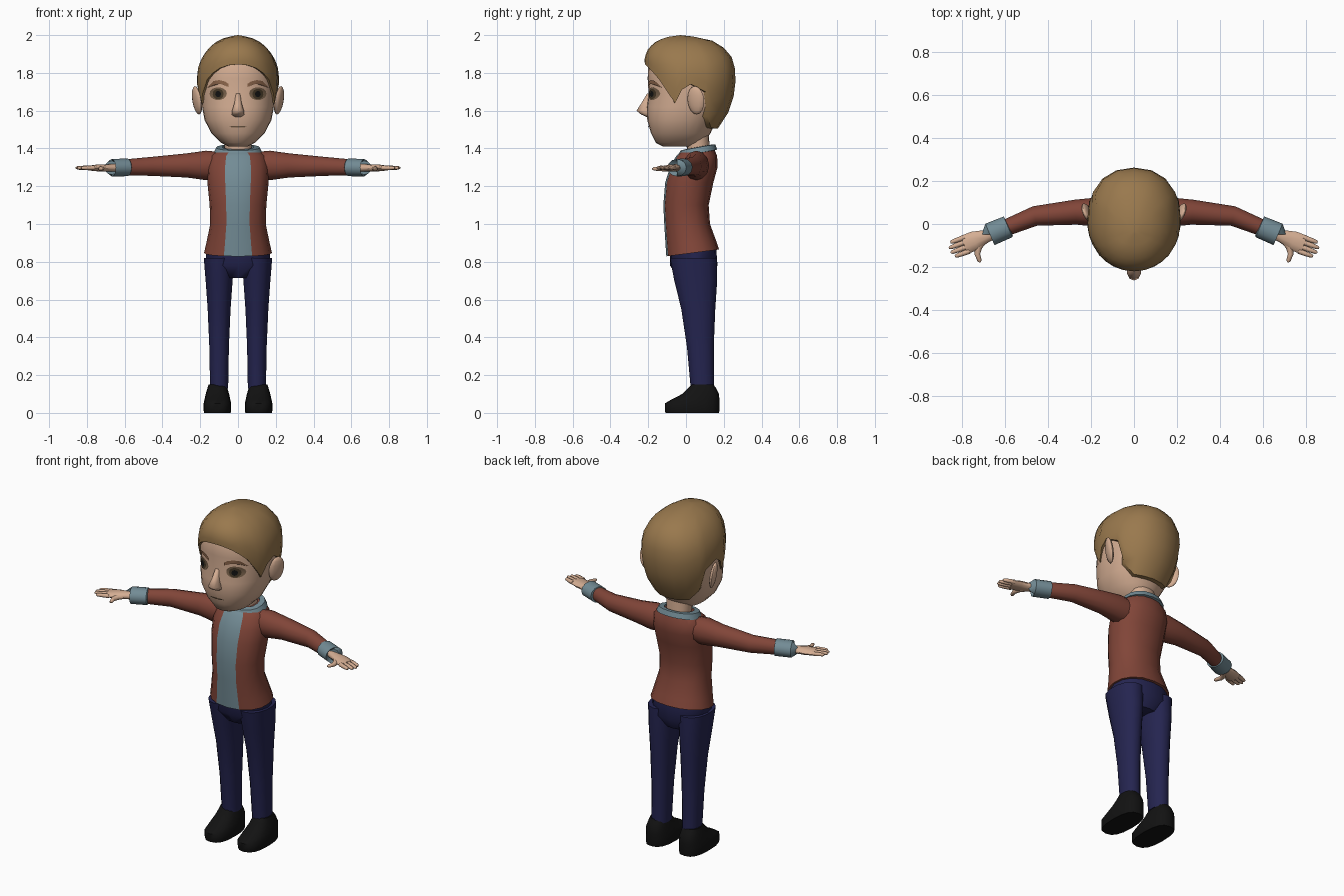
import bpy, bmesh, math
from mathutils import Vector, Matrix

if "Cube" in bpy.data.objects:
    bpy.data.objects.remove(bpy.data.objects["Cube"])


def material(name, r, g, b):
    m = bpy.data.materials.new(name)
    m.use_nodes = True
    m.diffuse_color = (r, g, b, 1)
    bsdf = next(n for n in m.node_tree.nodes if n.type == 'BSDF_PRINCIPLED')
    bsdf.inputs["Base Color"].default_value = (r, g, b, 1)
    bsdf.inputs["Roughness"].default_value = 0.9
    return m


SKIN = material("skin", .66, .42, .29)
HAIR = material("brown hair", .32, .19, .075)
RED = material("rust red cloth", .22, .06, .04)
BLUE = material("grey blue cloth", .17, .26, .30)
NAVY = material("navy denim", .018, .018, .08)
BLACK = material("black", .006, .006, .006)
BROW = material("brow brown", .30, .15, .08)
LID = material("eyelid brown", .19, .12, .07)
IRIS = material("dark iris", .06, .04, .02)


def finish(name, bm, *mats, angle=50):
    bmesh.ops.remove_doubles(bm, verts=bm.verts, dist=1e-5)
    bmesh.ops.recalc_face_normals(bm, faces=bm.faces)
    mesh = bpy.data.meshes.new(name)
    bm.to_mesh(mesh)
    bm.free()
    for m in mats:
        mesh.materials.append(m)
    ob = bpy.data.objects.new(name, mesh)
    bpy.context.collection.objects.link(ob)
    bpy.ops.object.select_all(action='DESELECT')
    ob.select_set(True)
    bpy.context.view_layer.objects.active = ob
    bpy.ops.object.shade_smooth_by_angle(angle=math.radians(angle))
    return ob


def skin_rings(name, rings, *mats, cap=True, closed_loop=False, rule=None, angle=50):
    """Join successive rings of points with quads."""
    bm = bmesh.new()
    rows = [[bm.verts.new(p) for p in r] for r in rings]
    n = len(rows[0])
    pairs = list(zip(rows, rows[1:]))
    if closed_loop:
        pairs.append((rows[-1], rows[0]))
    for a, b in pairs:
        for k in range(n):
            f = bm.faces.new((a[k], a[(k + 1) % n], b[(k + 1) % n], b[k]))
            f.material_index = rule(k, n) if rule else 0
    if cap:
        bm.faces.new(rows[0])
        bm.faces.new(rows[-1])
    return finish(name, bm, *mats, angle=angle)


def oval(t, z, hw, front, back, cx=0, p=2.0, tilt=0):
    """Point on a horizontal rounded oval; t = 0 faces the front."""
    power = lambda v: math.copysign(abs(v) ** (2 / p), v)
    y = (front + back) / 2 - power(math.cos(t)) * (back - front) / 2
    return Vector((cx + hw * power(math.sin(t)), y, z + tilt * (y - .06)))


def loft(name, table, *mats, n=16, cx=0, p=2.2, tilts=None, **kw):
    rings = [[oval(math.tau * k / n, *row, cx=cx, p=p, tilt=tilts[i] if tilts else 0)
              for k in range(n)] for i, row in enumerate(table)]
    return skin_rings(name, rings, *mats, **kw)


def tube(name, path, mat, s=1, n=10, **kw):
    """Tube through (x, y, z, half width, half height) points, on side s."""
    pts = [Vector(q[:3]) for q in path]
    rings = []
    for i, q in enumerate(path):
        d = pts[min(i + 1, len(pts) - 1)] - pts[max(i - 1, 0)]
        h = Vector((d.y, -d.x, 0)).normalized()
        up = h.cross(d).normalized()
        ring = [pts[i] + h * q[3] * math.cos(math.tau * k / n)
                + up * q[4] * math.sin(math.tau * k / n) for k in range(n)]
        rings.append([(s * v.x, v.y, v.z) for v in ring])
    return skin_rings(name, rings, mat, **kw)


def lookup(table, z):
    """Linear interpolation of a table by its first column."""
    for a, b in zip(table, table[1:]):
        if z <= b[0]:
            u = max(0, (z - a[0]) / (b[0] - a[0]))
            return [i + (j - i) * u for i, j in zip(a[1:], b[1:])]
    return list(table[-1][1:])


# Head and neck: height, half width, front, back
HEAD = [(1.41, .05, -.12, .06), (1.43, .09, -.16, .09), (1.48, .14, -.185, .13),
        (1.55, .177, -.205, .16), (1.62, .19, -.208, .21), (1.69, .198, -.198, .235),
        (1.77, .202, -.203, .243), (1.84, .198, -.2, .24), (1.92, .14, -.165, .18),
        (1.96, .08, -.1, .1)]
loft("head", HEAD, SKIN, n=28)
loft("neck", [(1.3, .075, 0, .13), (1.4, .07, .005, .125), (1.5, .08, -.01, .12)], SKIN)
loft("nose", [(1.565, .018, -.205, -.17), (1.58, .035, -.238, -.17), (1.6, .033, -.262, -.17),
              (1.64, .02, -.236, -.17), (1.69, .012, -.206, -.17)], SKIN, n=10, angle=80)

# Hair: swept from the hairline (angle, height) up to the crown
CROWN = [(1.5, .165, -.2, .165), (1.58, .19, -.2, .22), (1.66, .206, -.205, .25),
         (1.75, .218, -.21, .262), (1.82, .214, -.216, .26), (1.88, .192, -.22, .245),
         (1.93, .157, -.2, .205), (1.97, .108, -.155, .14), (1.99, .06, -.1, .06),
         (2.0, 0, -.03, -.03)]
LINE = [(0, 1.845), (13, 1.84), (25, 1.825), (36, 1.8), (47, 1.765), (62, 1.69), (72, 1.64),
        (80, 1.71), (90, 1.74), (108, 1.7), (119, 1.57), (140, 1.51), (160, 1.505)]
columns = LINE + [(180, 1.505)] + [(360 - a, z) for a, z in LINE[:0:-1]]
rings = [[oval(math.radians(a), z, *[.96 * v for v in lookup(HEAD, z)], p=2.2)
          for a, z in columns]]
for i in range(10):
    rise = math.sin(i / 9 * math.pi / 2)
    ring = []
    for a, z in columns:
        h = z + (2 - z) * rise
        ring.append(oval(math.radians(a), h, *lookup(CROWN, h), p=2.2))
    rings.append(ring)
skin_rings("hair", rings, HAIR, cap=False)


def face_patch(name, outline, mat, lift, s=1):
    """Thin painted shape following the front of the head."""
    bm = bmesh.new()

    def place(x, z):
        hw, f, b = lookup(HEAD, z)
        depth = (1 - (abs(x) / hw) ** 2.2) ** (1 / 2.2)
        return bm.verts.new((s * x, (f + b) / 2 - depth * (b - f) / 2 - lift, z))
    vs = [place(x, z) for x, z in outline]
    mid = place(sum(x for x, z in outline) / len(vs), sum(z for x, z in outline) / len(vs))
    for a, b in zip(vs, vs[1:] + vs[:1]):
        bm.faces.new((a, b, mid))
    ob = finish(name, bm, mat)
    # Keep the patch facing forward
    if sum(f.normal.y for f in ob.data.polygons) > 0:
        ob.data.flip_normals()


def disc(cx, cz, rx, rz, n=14):
    return [(cx + rx * math.cos(math.tau * k / n), cz + rz * math.sin(math.tau * k / n))
            for k in range(n)]


face_patch("mouth", disc(0, 1.515, .045, .005), LID, .005)

# Torso: open jacket with the shirt showing as the front columns
loft("jacket", [(.85, .165, -.09, .155), (.85, .18, -.104, .175), (.9, .168, -.108, .16),
                (1.0, .147, -.115, .127), (1.1, .15, -.12, .12), (1.22, .162, -.11, .145),
                (1.3, .165, -.085, .167), (1.36, .15, -.052, .165), (1.4, .1, -.02, .145)],
     RED, BLUE, tilts=[.13, .13, .1, 0, 0, 0, 0, 0, .1],
     rule=lambda k, n: 1 if k in (0, n - 1) else 0)
loft("collar", [(1.375, .13, -.042, .165), (1.405, .115, -.03, .155),
                (1.407, .083, -.008, .135), (1.37, .08, 0, .13)],
     BLUE, cap=False, closed_loop=True, tilts=[.18] * 4, angle=35)

# Trousers
loft("hips", [(.715, .09, -.04, .13), (.78, .172, -.085, .167), (.87, .168, -.085, .16)], NAVY)

FINGERS = [("little", -.033, .07), ("ring", -.011, .085), ("middle", .012, .085), ("index", .035, .072)]
ALONG, ACROSS = Vector((.94, -.34, 0)), Vector((-.34, -.94, 0))

for side, s in (("left", 1), ("right", -1)):
    # Eyes and brows
    face_patch(side + "_eyelid", disc(.105, 1.69, .046, .034), LID, .004, s)
    face_patch(side + "_iris", disc(.105, 1.688, .029, .028), IRIS, .007, s)
    face_patch(side + "_pupil", disc(.105, 1.688, .016, .017, 8), BLACK, .0095, s)
    face_patch(side + "_eyebrow", [(.05, 1.725), (.08, 1.74), (.12, 1.742), (.162, 1.722),
                                   (.13, 1.757), (.1, 1.762), (.07, 1.755), (.05, 1.742)],
               BROW, .006, s)

    # Ear
    bm = bmesh.new()
    bmesh.ops.create_uvsphere(
        bm, u_segments=12, v_segments=8, radius=1,
        matrix=Matrix.Translation((s * .217, .052, 1.655))
        @ Matrix.Rotation(-s * .42, 4, 'Z') @ Matrix.Rotation(s * .16, 4, 'Y')
        @ Matrix.Diagonal((.018, .048, .076, 1)))
    finish(side + "_ear", bm, SKIN)

    # Sleeve and cuff
    tube(side + "_sleeve", [(.08, .06, 1.31, .06, .07), (.17, .055, 1.31, .068, .078),
                            (.27, .055, 1.31, .058, .064), (.46, .037, 1.305, .046, .05),
                            (.6, -.02, 1.3, .038, .042)], RED, s, n=12)
    tube(side + "_cuff", [(.582, -.012, 1.3, .044, .042), (.584, -.013, 1.3, .052, .047),
                          (.668, -.048, 1.298, .054, .046), (.668, -.0481, 1.298, .04, .036)],
         BLUE, s, n=12, angle=35)

    # Hand
    tube(side + "_palm", [(.64, -.036, 1.297, .027, .022), (.69, -.058, 1.297, .031, .02),
                          (.74, -.078, 1.297, .045, .019), (.788, -.097, 1.296, .045, .013)],
         SKIN, s)
    for finger, offset, length in FINGERS:
        base = Vector((.775, -.093, 1.297)) + ACROSS * offset
        path = [(*(base + ALONG * length * u), r, r) for u, r in
                ((0, .012), (.5, .0115), (.9, .009), (1, .004))]
        tube(f"{side}_{finger}_finger", path, SKIN, s, n=8)
    tube(side + "_thumb", [(.69, -.065, 1.295, .018, .016), (.722, -.105, 1.293, .018, .015),
                           (.727, -.14, 1.292, .013, .012), (.717, -.17, 1.292, .01, .009),
                           (.714, -.178, 1.292, .004, .004)], SKIN, s, n=8)

    # Trouser leg and shoe
    loft(side + "_leg", [(.82, .083, -.085, .163), (.7, .073, -.062, .165), (.55, .062, -.025, .155),
                         (.35, .053, .005, .147), (.13, .049, .025, .147)], NAVY, n=14, cx=s * .1)
    loft(side + "_shoe", [(0, .07, -.108, .174), (.012, .073, -.112, .177), (.05, .073, -.112, .177),
                          (.072, .068, -.075, .177), (.1, .062, -.02, .174),
                          (.13, .053, .01, .16), (.15, .047, .03, .145)],
         BLACK, n=16, cx=s * .109, p=2.6)
